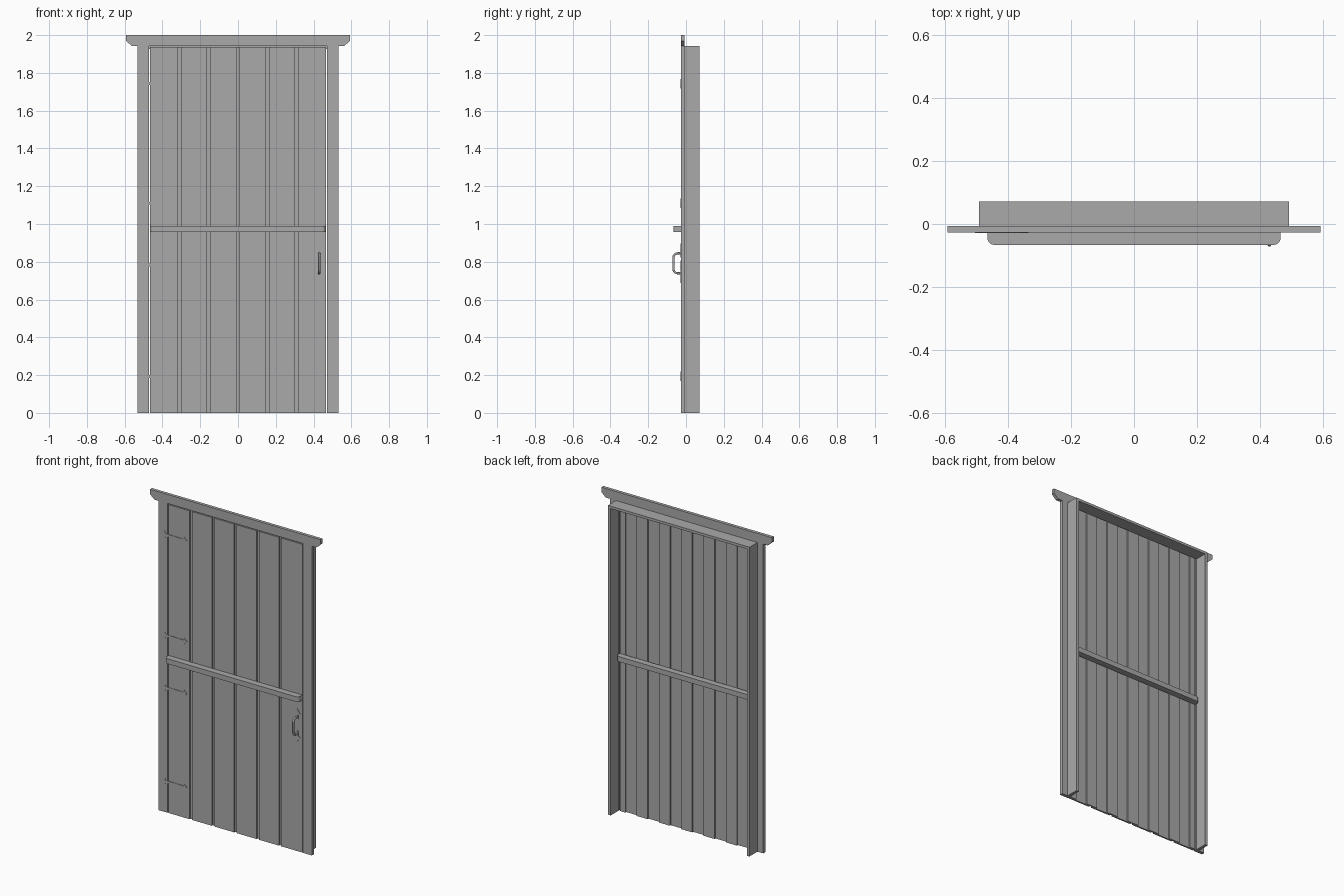
import bpy, bmesh, math
from mathutils import Vector

cube = bpy.data.objects.get("Cube")
if cube:
    bpy.data.objects.remove(cube, do_unlink=True)

grey = bpy.data.materials.new("plain_grey")
grey.use_nodes = True
grey.diffuse_color = (0.4, 0.4, 0.4, 1)
grey.node_tree.nodes["Principled BSDF"].inputs["Base Color"].default_value = (0.4, 0.4, 0.4, 1)


def add_mesh(name, bm):
    bmesh.ops.recalc_face_normals(bm, faces=bm.faces)
    mesh = bpy.data.meshes.new(name)
    bm.to_mesh(mesh)
    bm.free()
    mesh.materials.append(grey)
    obj = bpy.data.objects.new(name, mesh)
    bpy.context.collection.objects.link(obj)
    return obj


def prism(name, outline, offset):
    """Extrude a closed outline of 3D points along an offset."""
    bm = bmesh.new()
    face = bm.faces.new([bm.verts.new(p) for p in outline])
    moved = bmesh.ops.extrude_face_region(bm, geom=[face])["geom"]
    verts = [g for g in moved if isinstance(g, bmesh.types.BMVert)]
    bmesh.ops.translate(bm, verts=verts, vec=Vector(offset))
    # the source face stays as the closing cap
    if not face.is_valid or len(bm.faces) < len(outline) + 2:
        bm.faces.new([v for v in bm.verts if v not in verts])
    return add_mesh(name, bm)


def box(name, x0, x1, y0, y1, z0, z1):
    return prism(name, [(x0, y0, z0), (x1, y0, z0), (x1, y1, z0), (x0, y1, z0)], (0, 0, z1 - z0))


FRONT, MID, BACK = -0.027, -0.007, 0.072   # depth planes
TOP = 1.943                                # underside of header
HALF = 0.465                               # half width of the door leaf

# Frame: trim boards, jambs and lintel
for side, s in (("left", 1), ("right", -1)):
    box(side + "_trim", *sorted((s * 0.471, s * 0.532)), FRONT, MID, 0, TOP)
    box(side + "_jamb", *sorted((s * 0.473, s * 0.492)), MID, BACK, 0, TOP)
box("lintel", -0.473, 0.473, MID, BACK, TOP - 0.016, TOP)

# Header board with clipped lower corners
half = [(0.563, TOP), (0.593, 1.97), (0.593, 2.0)]
outline = half + [(-x, z) for x, z in reversed(half)]
prism("header", [(x, FRONT, z) for x, z in outline], (0, MID - FRONT, 0))

# Door leaf: front boards, with battens behind the gaps
pitch, gap, layer = 2 * HALF / 6, 0.017, -0.016
door_top = TOP - 0.006
for i in range(6):
    x0 = -HALF + i * pitch + (gap / 2 if i > 0 else 0)
    x1 = -HALF + (i + 1) * pitch - (gap / 2 if i < 5 else 0)
    box(f"front_board_{i + 1}", x0, x1, FRONT + 0.001, layer, 0, door_top)
for i in range(7):
    x = -HALF + i * pitch
    box(f"back_batten_{i + 1}", max(x - 0.038, -HALF), min(x + 0.038, HALF),
        layer, MID, 0, door_top)


# Cross bars with rounded outer corners, front and back
def cross_bar(name, y_door, y_out):
    s = 1 if y_out > y_door else -1
    r = 0.02
    arc = []
    for k in range(7):
        a = k * math.pi / 12
        arc.append((HALF - r + r * math.cos(a), y_out - s * r * (1 - math.sin(a))))
    pts = [(HALF, y_door)] + arc
    pts += [(-x, y) for x, y in reversed(pts)]
    prism(name, [(x, y, 0.958) for x, y in pts], (0, 0, 0.032))


cross_bar("front_cross_bar", FRONT + 0.001, -0.066)
cross_bar("back_cross_bar", MID, 0.032)


# Thin metal plates lying on the front, symmetric about their long axis
def plate(name, profile, place):
    pts = profile + [(u, -v) for u, v in reversed(profile) if v > 0]
    prism(name, [place(u, v) for u, v in pts], (0, -0.003, 0))


# Strap hinges with flared, pointed ends
strap = [(-0.505, 0), (-0.495, 0.013), (-0.489, 0.025), (-0.484, 0.008),
         (-0.36, 0.006), (-0.355, 0.02), (-0.345, 0.01), (-0.335, 0)]
for i, z in enumerate((1.743, 1.11, 0.782, 0.193)):
    plate(f"hinge_{i + 1}", strap, lambda u, v, z=z: (u, FRONT + 0.001, z + v))

# Handle: leaf plates and a bent rod
HX, HZ = 0.43, 0.792
leaf = [(0.03, 0), (0.04, 0.007), (0.065, 0.008), (0.075, 0.022), (0.09, 0.01), (0.104, 0)]
for label, s in (("upper", 1), ("lower", -1)):
    plate(label + "_handle_plate", leaf, lambda u, v, s=s: (HX + v, FRONT + 0.001, HZ + s * u))

y_grip, reach, bend = -0.066, 0.053, 0.022
path = [(HX, FRONT, HZ + reach)]
for s in (1, -1):
    corner = []
    for k in range(6):
        a = k * math.pi / 10
        corner.append((HX, y_grip + bend * (1 - math.sin(a)),
                       HZ + s * (reach - bend * (1 - math.cos(a)))))
    path += corner if s == 1 else corner[::-1]
path.append((HX, FRONT, HZ - reach))

bm = bmesh.new()
rings = []
for i, p in enumerate(path):
    ahead = Vector(path[min(i + 1, len(path) - 1)]) - Vector(path[max(i - 1, 0)])
    across = Vector((1, 0, 0))
    up = ahead.normalized().cross(across)
    ring = []
    for k in range(10):
        a = k * math.tau / 10
        ring.append(bm.verts.new(Vector(p) + 0.006 * (math.cos(a) * across + math.sin(a) * up)))
    rings.append(ring)
for a, b in zip(rings, rings[1:]):
    for k in range(10):
        bm.faces.new((a[k], a[k - 1], b[k - 1], b[k]))
bm.faces.new(rings[0])
bm.faces.new(rings[-1])
handle = add_mesh("handle_rod", bm)
bpy.ops.object.select_all(action="DESELECT")
handle.select_set(True)
bpy.context.view_layer.objects.active = handle
bpy.ops.object.shade_smooth_by_angle(angle=math.radians(40))
